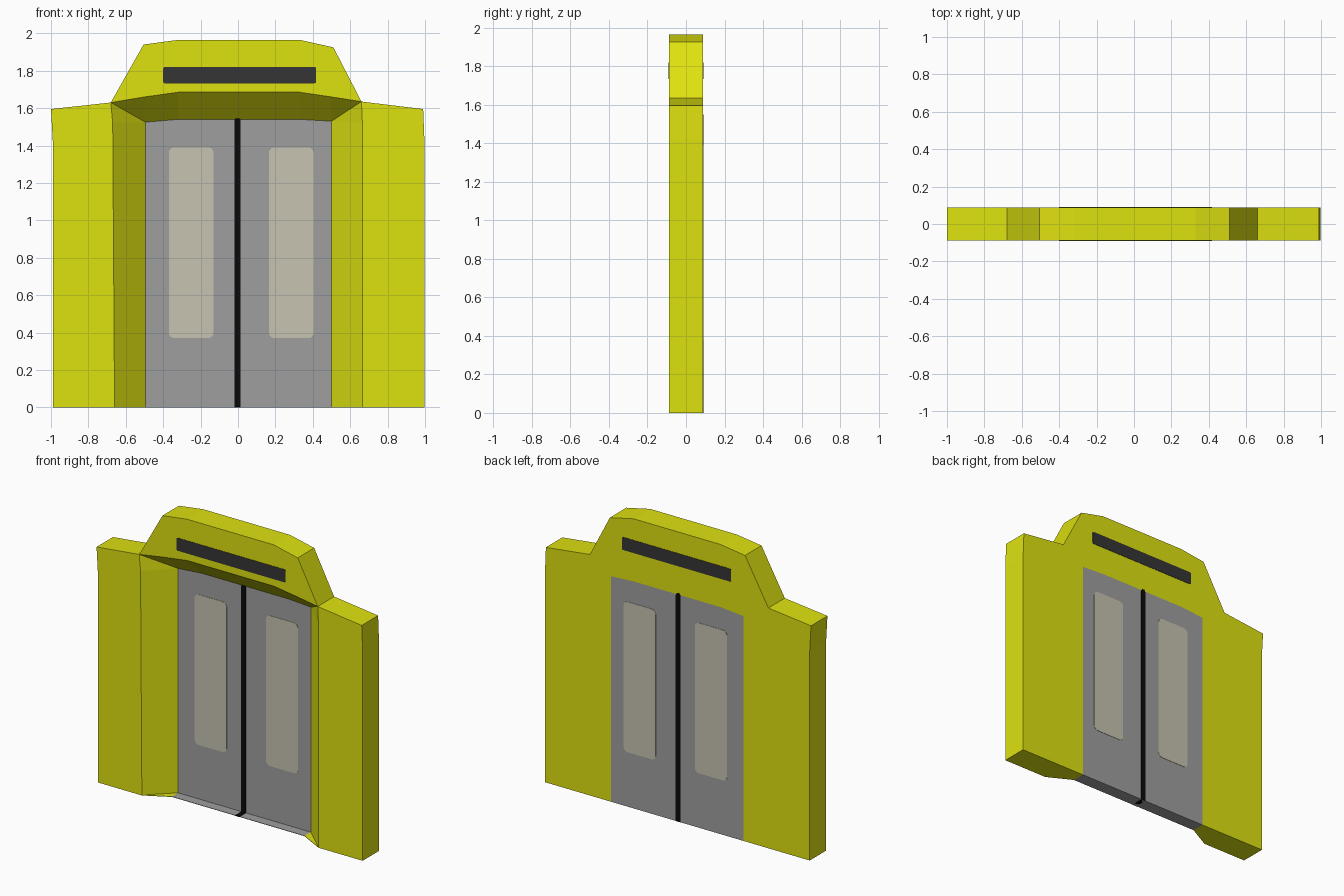
import bpy, bmesh, math

cube = bpy.data.objects.get("Cube")
if cube:
    bpy.data.objects.remove(cube, do_unlink=True)


def material(name, color):
    m = bpy.data.materials.new(name)
    m.use_nodes = True
    m.diffuse_color = (*color, 1)
    m.node_tree.nodes["Principled BSDF"].inputs["Base Color"].default_value = (*color, 1)
    return m


YELLOW = material("yellow paint", (0.73, 0.76, 0.005))
GREY = material("door grey", (0.34, 0.345, 0.34))
GLASS = material("window beige", (0.57, 0.545, 0.44))
BLACK = material("seam black", (0.003, 0.003, 0.003))
DARK = material("sign dark grey", (0.035, 0.035, 0.037))

FRONT, BACK, DOOR, LIP = -0.088, 0.088, 0.066, 0.0


def build(name, polys, mat):
    """Object from polygons of 3D points; shared points are welded."""
    bm = bmesh.new()
    verts = {}
    for poly in polys:
        ring = []
        for p in poly:
            if p not in verts:
                verts[p] = bm.verts.new(p)
            if verts[p] not in ring:
                ring.append(verts[p])
        if len(ring) > 2:
            bm.faces.new(ring)
    bmesh.ops.recalc_face_normals(bm, faces=bm.faces)
    mesh = bpy.data.meshes.new(name)
    bm.to_mesh(mesh)
    bm.free()
    mesh.materials.append(mat)
    obj = bpy.data.objects.new(name, mesh)
    bpy.context.collection.objects.link(obj)
    return obj


def at(y, pts):
    return [(x, y, z) for x, z in pts]


def bridge(a, b):
    return [[a[i], a[i + 1], b[i + 1], b[i]] for i in range(len(a) - 1)]


def solid(name, a, b, mat):
    return build(name, [a, b] + bridge(a + a[:1], b + b[:1]), mat)


def prism(name, pts, y0, y1, mat):
    return solid(name, at(y0, pts), at(y1, pts), mat)


def rounded(x0, x1, z0, z1, r, steps=4):
    pts = []
    corners = [(x1 - r, z1 - r), (x0 + r, z1 - r), (x0 + r, z0 + r), (x1 - r, z0 + r)]
    for k, (cx, cz) in enumerate(corners):
        for i in range(steps + 1):
            a = math.pi / 2 * (k + i / steps)
            pts.append((cx + r * math.cos(a), cz + r * math.sin(a)))
    return pts


# Surround: stepped outline, splayed opening and inner door jamb
wing_l = [(-0.99, 0), (-0.99, 1.42), (-1.0, 1.595)]
crown = [(-0.68, 1.63), (-0.505, 1.94), (-0.32, 1.965),
         (0.33, 1.965), (0.51, 1.925), (0.66, 1.635)]
wing_r = [(0.99, 1.595), (0.997, 1.42), (0.997, 0)]
jamb_l = [(-0.66, 0), (-0.67, 1.52)]
soffit = [(-0.68, 1.63), (-0.5, 1.66), (-0.32, 1.685),
          (0.33, 1.685), (0.5, 1.66), (0.66, 1.635)]
jamb_r = [(0.665, 1.52), (0.665, 0)]
bl, br = (-0.495, 1.525), (0.5, 1.53)
inner = [(-0.495, 0), bl, bl, bl, (-0.32, 1.54), (0.33, 1.54), br, br, br, (0.5, 0)]
doorway = [inner[0], bl, inner[4], inner[5], br, inner[-1]]

outer = wing_l + crown + wing_r
opening = jamb_l + soffit + jamb_r
faces = [
    at(FRONT, wing_l + crown[:1] + jamb_l[::-1]),
    at(FRONT, crown + soffit[-2:0:-1]),
    at(FRONT, crown[-1:] + wing_r + jamb_r[::-1]),
    at(BACK, outer + doorway[::-1]),
]
faces += bridge(at(FRONT, outer), at(BACK, outer))
faces += bridge(at(FRONT, opening), at(DOOR, inner))
faces += bridge(at(DOOR, doorway), at(BACK, doorway))
for end in (0, -1):
    o, f, d = outer[end], opening[end], doorway[end]
    faces.append(at(FRONT, [o, f]) + at(DOOR, [d]) + at(BACK, [d, o]))
build("surround", faces, YELLOW)

# Doors, meeting under the centre seam
prism("left_door", [(0, 0), (0, 1.54), (0.33, 1.54), br, (0.5, 0)], DOOR, BACK, GREY)
prism("right_door", [(0, 0), (0, 1.54), (-0.32, 1.54), bl, (-0.495, 0)], DOOR, BACK, GREY)

# Thin door sill with yellow end pieces
prism("sill", [(-0.495, 0), (0.5, 0), (0.5, 0.003), (-0.495, 0.003)], LIP, DOOR, GREY)
for side, f, d in (("right", opening[0][0], -0.495), ("left", opening[-1][0], 0.5)):
    tri = [(f, FRONT), (d, LIP), (d, DOOR)]
    solid(side + "_sill_end", [(x, y, 0.0) for x, y in tri],
          [(x, y, 0.003) for x, y in tri], YELLOW)

# Centre seam, running out over the sill
seam = [(-0.02, 0), (-0.02, 1.535), (-0.01, 1.55), (0.005, 1.55), (0.014, 1.535), (0.014, 0)]
prism("door_seam", seam, DOOR - 0.004, BACK + 0.002, BLACK)
prism("sill_seam", [(-0.02, 0), (0.014, 0), (0.014, 0.005), (-0.02, 0.005)],
      LIP - 0.002, DOOR, BLACK)

# Windows and destination signs as thin plates on both faces
for side, x in (("right", -0.25), ("left", 0.285)):
    pane = rounded(x - 0.12, x + 0.12, 0.37, 1.39, 0.03)
    prism(side + "_front_window", pane, DOOR - 0.002, DOOR + 0.002, GLASS)
    prism(side + "_back_window", pane, BACK - 0.002, BACK + 0.002, GLASS)
panel = rounded(-0.40, 0.418, 1.733, 1.82, 0.008, 2)
prism("front_sign", panel, FRONT - 0.002, FRONT + 0.002, DARK)
prism("back_sign", panel, BACK - 0.002, BACK + 0.002, DARK)
